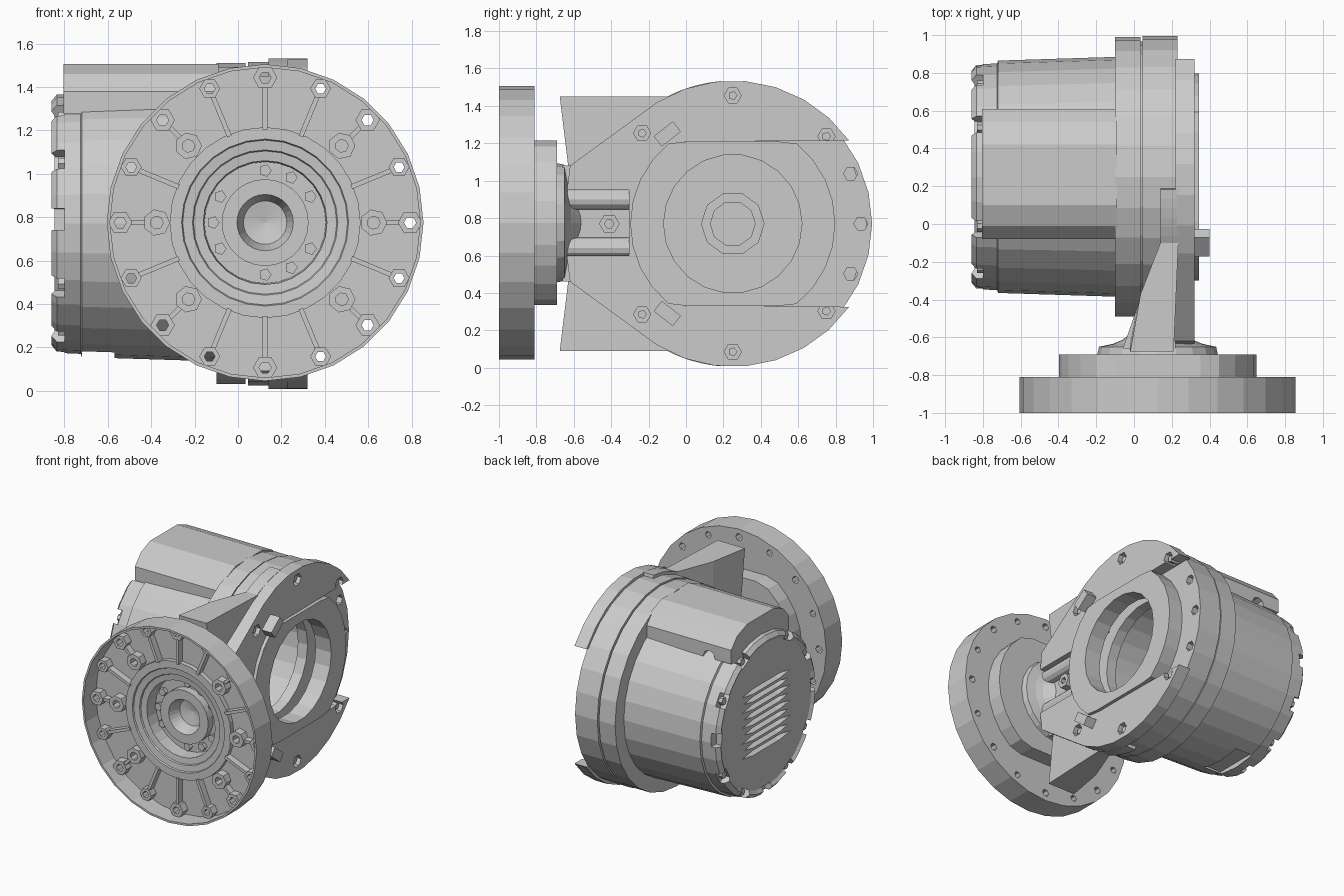
import bpy, bmesh
from math import sin, cos, radians, tau
from mathutils import Vector

if "Cube" in bpy.data.objects:
    bpy.data.objects.remove(bpy.data.objects["Cube"])

FX, FZ = 0.125, 0.775      # front flange axis (along y)
HY, HZ = 0.25, 0.77        # motor and housing axis (along x)


def place(axis, a, b, h):
    return {'X': (h, a, b), 'Y': (a, h, b), 'Z': (a, b, h)}[axis]


def finish(name, bm):
    bmesh.ops.remove_doubles(bm, verts=bm.verts, dist=1e-5)
    bmesh.ops.recalc_face_normals(bm, faces=bm.faces)
    me = bpy.data.meshes.new(name)
    bm.to_mesh(me)
    bm.free()
    ob = bpy.data.objects.new(name, me)
    bpy.context.collection.objects.link(ob)
    return ob


def lathe(name, prof, axis, ca, cb, n=28, phase=0.0):
    """Revolve (radius, height) points; rings close unless they end on the axis."""
    bm = bmesh.new()
    rings = [[bm.verts.new(place(axis, ca + r * cos(phase + tau * i / n),
                                 cb + r * sin(phase + tau * i / n), h)) for i in range(n)]
             for r, h in prof]
    closed = prof[0][0] > 0 or prof[-1][0] > 0
    for k in range(len(prof) if closed else len(prof) - 1):
        p, q = rings[k], rings[(k + 1) % len(prof)]
        for i in range(n):
            j = (i + 1) % n
            bm.faces.new((p[i], p[j], q[j], q[i]))
    return finish(name, bm)


def prism(name, pts, axis, h0, h1):
    bm = bmesh.new()
    lo = [bm.verts.new(place(axis, a, b, h0)) for a, b in pts]
    hi = [bm.verts.new(place(axis, a, b, h1)) for a, b in pts]
    n = len(pts)
    bm.faces.new(lo)
    bm.faces.new(hi)
    for i in range(n):
        j = (i + 1) % n
        bm.faces.new((lo[i], lo[j], hi[j], hi[i]))
    return finish(name, bm)


def rod(name, axis, ca, cb, r, h0, h1, n=6):
    return prism(name, arc(ca, cb, r, 0, 360 - 360 / n, n), axis, h0, h1)


def arc(ca, cb, r, a0, a1, n, lim=9):
    """Arc points, flattened where the second coordinate passes the limit."""
    out = []
    for i in range(n):
        a = radians(a0 + (a1 - a0) * i / max(n - 1, 1))
        out.append((ca + r * cos(a), cb + max(-lim, min(lim, r * sin(a)))))
    return out


def bar(name, axis, ca, cb, ang, r0, r1, w, h0, h1):
    """Radial bar from r0 to r1 at an angle in degrees."""
    d = Vector((cos(radians(ang)), sin(radians(ang))))
    s = Vector((-d.y, d.x)) * w / 2
    c = Vector((ca, cb))
    return prism(name, [tuple(p) for p in (c + d * r0 - s, c + d * r1 - s,
                                           c + d * r1 + s, c + d * r0 + s)], axis, h0, h1)


def join(name, obs):
    bpy.ops.object.select_all(action='DESELECT')
    for o in obs:
        o.select_set(True)
    bpy.context.view_layer.objects.active = obs[0]
    bpy.ops.object.join()
    obs[0].name = name
    return obs[0]


def cut(targets, cutters):
    tool = join("cutter", cutters)
    tool.hide_render = True
    for t in targets:
        m = t.modifiers.new("cut", 'BOOLEAN')
        m.operation, m.solver, m.object = 'DIFFERENCE', 'EXACT', tool
        bpy.context.view_layer.objects.active = t
        bpy.ops.object.modifier_apply(modifier=m.name)
    bpy.data.objects.remove(tool)


def polar(ca, cb, r, deg):
    return ca + r * cos(radians(deg)), cb + r * sin(radians(deg))


# --- Output flange: dished disc with deep hub, ribs, bosses and bolt holes
flange = lathe("output_flange", [
    (0, -.71), (.10, -.73), (.13, -.82), (.20, -.82), (.20, -.76), (.28, -.76), (.285, -.86),
    (.33, -.865), (.335, -.875), (.38, -.88), (.385, -.89), (.44, -.89), (.44, -.855), (.715, -.855),
    (.715, -1), (.73, -1), (.73, -.81), (.38, -.81), (.38, -.69), (0, -.69)], 'Y', FX, FZ, 28)
inner_angles = (0, 45, 135, 180, 225, 315)
ribs, bosses, holes = [], [], []
for i in range(16):
    a = i * 22.5
    ribs.append(bar("rib", 'Y', FX, FZ, a, .55 if a in inner_angles else .43, .63, .022, -.905, -.85))
    x, z = polar(FX, FZ, .668, a)
    big = i % 2 == 0
    ro, ri = (.056, .028) if big else (.048, .025)
    bosses.append(lathe("boss", [(ri, -.915), (ro, -.915), (ro, -.85), (ri, -.85)], 'Y', x, z, 6))
    holes.append(rod("hole", 'Y', x, z, ri, -1.1, -.7))
for a in inner_angles:
    x, z = polar(FX, FZ, .50, a)
    bosses.append(lathe("boss", [(.03, -.915), (.062, -.915), (.062, -.85), (.03, -.85)], 'Y', x, z, 7))
cut([flange], holes)
join("flange_ribs", ribs)
join("flange_bosses", bosses)
join("hub_bolts", [rod("bolt", 'Y', *polar(FX, FZ, .24, a), .03, -.79, -.75, 5)
                   for a in (30, 60, 90, 150, 180, 210, 270, 300, 330)])

# --- Flat-sided step and neck behind the flange
step = prism("flange_step", arc(FX, FZ, .523, 0, 347, 28, .44), 'Y', -.815, -.69)
cut([step], [rod("hub_clearance", 'Y', FX, FZ, .375, -1, -.5, 28)])
lathe("neck", [(0, -.695), (.32, -.695), (.31, -.65), (.24, -.635), (.19, -.615), (.10, -.55), (0, -.55)],
      'Y', FX, FZ, 20)


# --- Gear housing: round body, web to the neck, face plate with an open side
def web_outline(a0, r_in, lim):
    return (arc(HY, HZ, .765, a0, 122, 8) + [(-.62, 1.08), (-.635, .96), (-.635, .58), (-.62, .46)]
            + arc(HY, HZ, .765, 238, 360 - a0, 8) + arc(HY, HZ, r_in, 268, 92, 15, lim))


body = lathe("gear_housing", [(.745, .045), (.745, .23), (.50, .23), (.50, .045)], 'X', HY, HZ, 28)
web = prism("housing_web", web_outline(95, .50, 9), 'X', .14, .23)
plate = prism("housing_face_plate", web_outline(35.5, .545, .44), 'X', .22, .32)
boss = prism("bearing_boss", arc(HY, HZ, .548, 0, 347, 28, .44), 'X', .215, .345)
cut([boss], [rod("bore", 'X', HY, HZ, .37, 0, 1, 22)])
lathe("bore_step", [(.38, .06), (.51, .06), (.51, .14), (.38, .14)], 'X', HY, HZ, 22)

# housing bolt pockets
cut([plate], [rod("p", 'X', *polar(HY, HZ, .685, a), .046, .24, .5)
              for a in (43, 90, 135, 225, 270, 317)])
cut([body], [rod("p", 'X', *polar(HY, HZ, .685, a), .038, -.1, .5) for a in (-23, 0, 23)])
join("housing_bolts", [rod("b", 'X', *polar(HY, HZ, .685, a), .025, .23, .3, 5)
                       for a in (43, 90, 135, 225, 270, 317)])

# channel with two rounded ribs and a bolt
cut([plate], [prism("ch", [(-.7, .60), (-.305, .60), (-.305, .95), (-.7, .95)], 'X', .24, .5)])
for s in (-1, 1):
    prism("channel_rib", arc(.255, HZ + s * .13, .055, 0, 330, 12), 'Y', -.635, -.29)
    # small angled lugs on the plate
    bar("angled_lug", 'X', -.10, HZ + s * .48, s * 38, -.065, .065, .07, .30, .40)
lathe("channel_bolt", [(.025, .30), (.055, .30), (.055, .23), (.025, .23)], 'X', -.41, HZ, 6)

# --- Wedge gussets above and below, joined by a tapered core block
for nm, z0, z1 in (("upper_gusset", 1.08, 1.45), ("lower_gusset", .09, .46)):
    g = prism(nm, [(.235, -.1), (.14, -.1), (.035, -.37), (-.02, -.65), (.21, -.65)], 'Z', z0, z1)
    for v in g.data.vertices:    # free outer corner leans towards the flange
        if v.co.y < -.6:
            v.co.y = -.675 if abs(v.co.z - HZ) > .5 else -.63
core = prism("gusset_core", [(.22, -.3), (.067, -.3), (-.06, -.66), (.22, -.66)], 'Z', .46, 1.08)

# --- Motor: joint ring, hollow can, terminal box, vented end
lathe("motor_flange", [(.74, -.10), (.74, .035), (.715, .035), (.715, .05), (.50, .05), (.50, -.10)],
      'X', HY, HZ, 28)
can = lathe("motor_can", [(0, -.76), (.50, -.76), (.50, -.09), (.635, -.09), (.615, -.72), (.60, -.725),
                          (.595, -.835), (.565, -.86), (.54, -.845), (0, -.845)], 'X', HY, HZ, 28)
cutters = [bar("notch", 'X', HY, HZ, a, .53, .7, .10, -.95, -.80)
           for a in (2, 30, 62, 118, 150, 178, 210, 242, 270, 298, 330)]
for k in range(-4, 5):           # shallow ventilation slots with pointed ends
    z, w = HZ + k * .058, .29 - .03 * (abs(k) % 2)
    cutters.append(prism("slot", [(HY - w, z), (HY - .16, z - .019), (HY + .16, z - .019),
                                  (HY + w, z), (HY + .16, z + .019), (HY - .16, z + .019)],
                         'X', -.95, -.785))
cutters.append(prism("under_notch", [(.08, .0), (.42, .0), (.42, .195), (.08, .195)], 'X', -.72, -.57))
cut([can], cutters)
join("end_screws", [rod("s", 'X', *polar(HY, HZ, .555, a), .028, -.83, -.79)
                    for a in (30, 62, 118, 150, 210, 242, 298, 330)])
lathe("shaft_seat", [(.12, -.77), (.17, -.77), (.17, -.70), (.12, -.70)], 'X', HY, HZ, 10)
tbox = prism("terminal_box", [(-.08, 1.275), (-.08, 1.38), (-.01, 1.46), (.10, 1.505), (.42, 1.505),
                              (.54, 1.46), (.61, 1.38), (.61, 1.275)], 'X', -.805, -.09)
cut([tbox], [prism("cable_notch", arc(-.62, 1.28, .05, 0, 315, 8), 'Y', .5, .8)])
